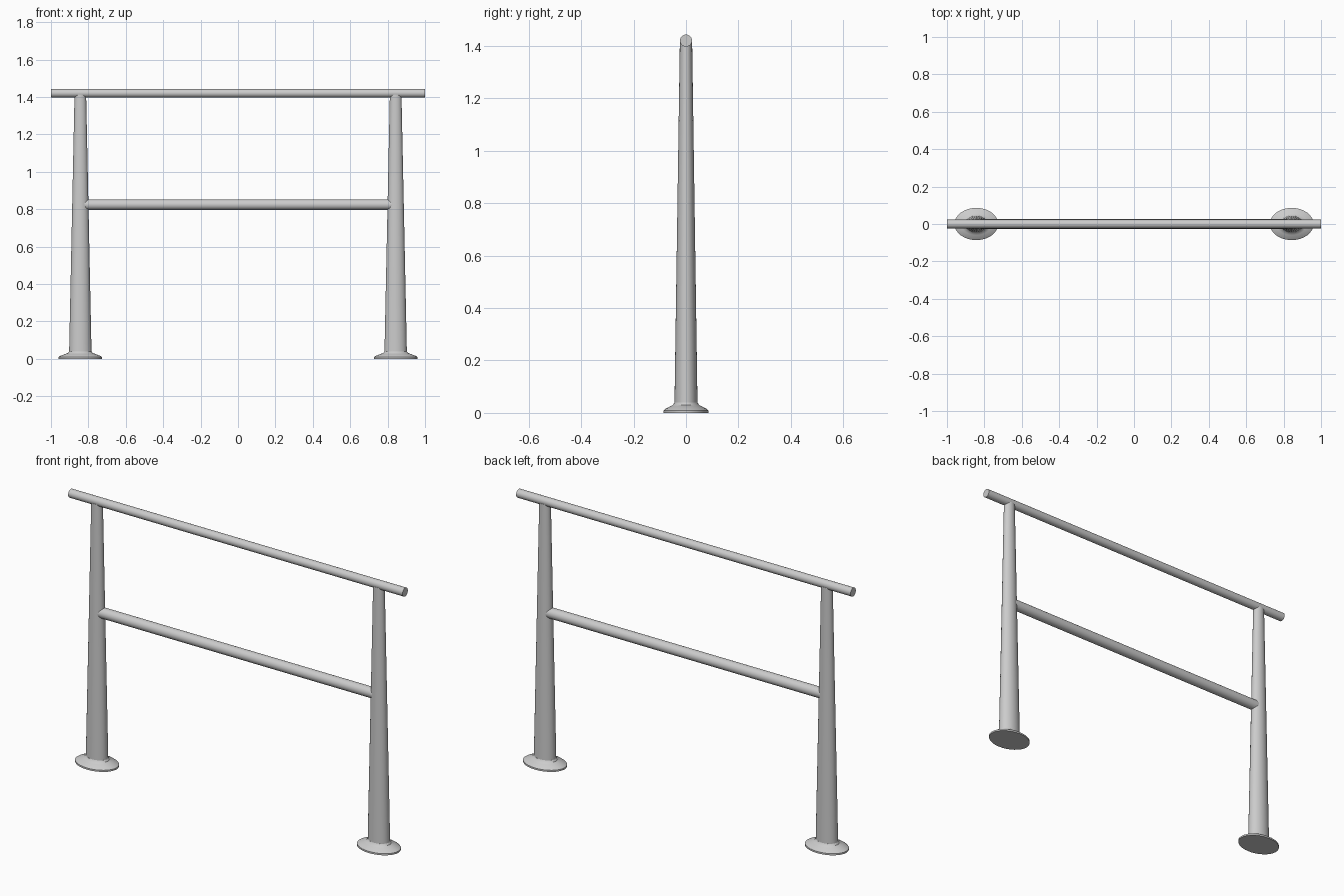
import bpy, bmesh, math

if "Cube" in bpy.data.objects:
    bpy.data.objects.remove(bpy.data.objects["Cube"])

SEG = 32


def finish(obj):
    bpy.ops.object.select_all(action='DESELECT')
    obj.select_set(True)
    bpy.context.view_layer.objects.active = obj
    bpy.ops.object.shade_smooth_by_angle(angle=math.radians(35))


def loft_ellipses(name, x, rings):
    """Capped vertical body from (half width x, half width y, z) rings."""
    bm = bmesh.new()
    loops = []
    for rx, ry, z in rings:
        loops.append([bm.verts.new((rx * math.cos(2 * math.pi * i / SEG),
                                    ry * math.sin(2 * math.pi * i / SEG), z))
                      for i in range(SEG)])
    for a, b in zip(loops, loops[1:]):
        for i in range(SEG):
            j = (i + 1) % SEG
            bm.faces.new((a[i], a[j], b[j], b[i]))
    bm.faces.new(loops[0][::-1])
    bm.faces.new(loops[-1])
    mesh = bpy.data.meshes.new(name)
    bm.to_mesh(mesh)
    bm.free()
    obj = bpy.data.objects.new(name, mesh)
    obj.location.x = x
    bpy.context.collection.objects.link(obj)
    finish(obj)


def rail(name, radius, length, z):
    bpy.ops.mesh.primitive_cylinder_add(vertices=SEG, radius=radius, depth=length,
                                        location=(0, 0, z),
                                        rotation=(0, math.pi / 2, 0))
    obj = bpy.context.object
    obj.name = name
    finish(obj)


# Tapered oval posts, each with a flared foot
foot_rings = [(0.117, 0.086, 0.0), (0.117, 0.086, 0.009), (0.108, 0.079, 0.015),
              (0.082, 0.06, 0.025), (0.066, 0.049, 0.031), (0.06, 0.044, 0.04)]
post_rings = [(0.06, 0.044, 0.03), (0.031, 0.0235, 1.412)]
for side, x in (("left", -0.843), ("right", 0.843)):
    loft_ellipses(side + "_post", x, post_rings)
    loft_ellipses(side + "_foot", x, foot_rings)

# Handrail across the top and a thicker bar between the posts
rail("top_rail", 0.023, 2.0, 1.42)
rail("middle_rail", 0.028, 1.66, 0.824)
